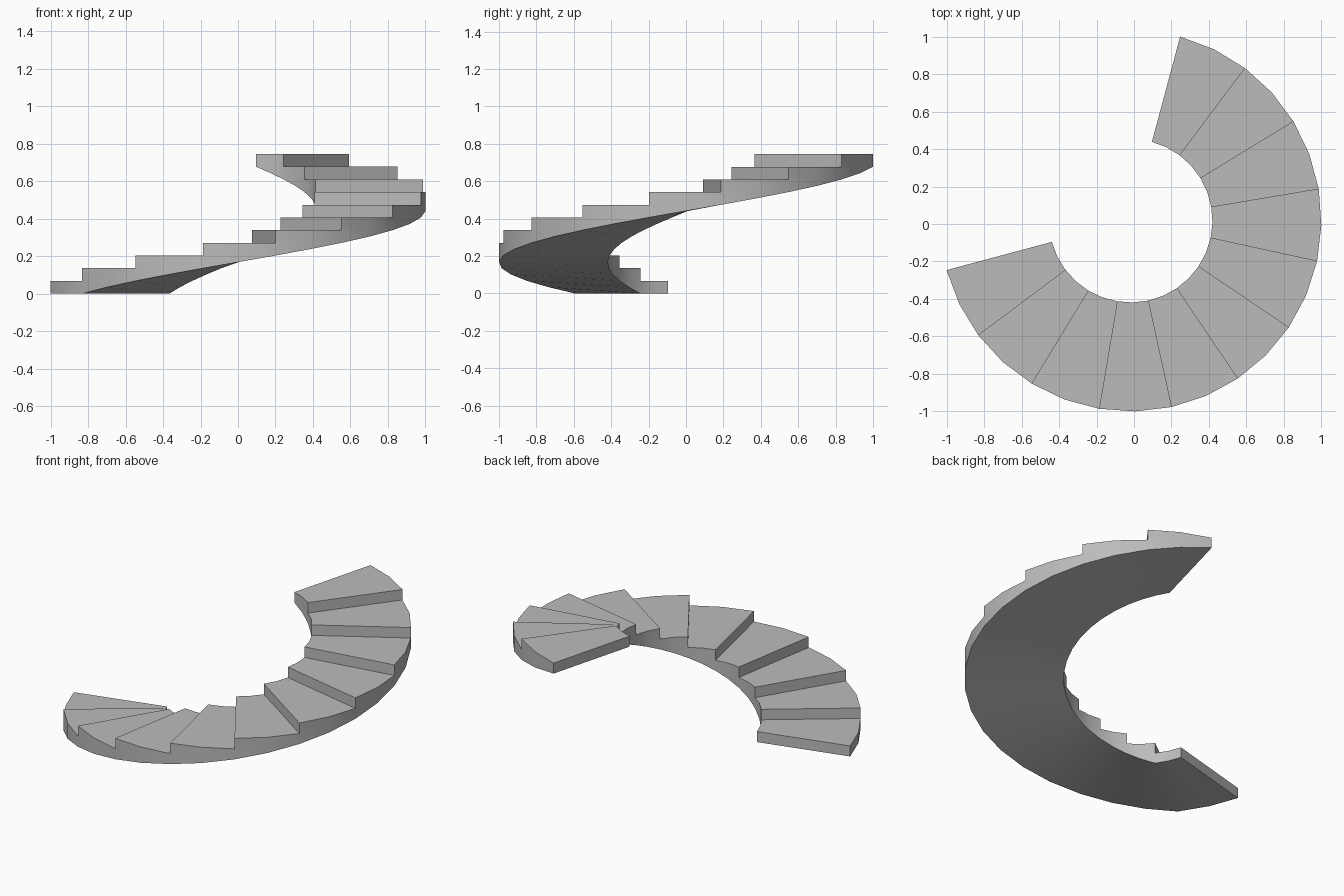
import bpy, bmesh, math

cube = bpy.data.objects.get("Cube")
if cube:
    bpy.data.objects.remove(cube, do_unlink=True)

STEPS = 11
SEGS = 2                      # wall facets per step
RISE = 0.745 / STEPS
START, SWEEP = math.radians(195), math.radians(240)
INNER, OUTER = 0.436, 1.0173
CX, CY = -0.0173, 0.0173

concrete = bpy.data.materials.new("grey concrete")
concrete.use_nodes = True
grey = (0.5, 0.5, 0.5, 1)
concrete.diffuse_color = grey
concrete.node_tree.nodes["Principled BSDF"].inputs["Base Color"].default_value = grey

bm = bmesh.new()
cache = {}


def vert(j, radius, z):
    """Shared vertex at facet line j, on the inner or outer wall."""
    key = (j, radius, round(z, 4))
    if key not in cache:
        a = START + SWEEP * j / (STEPS * SEGS)
        cache[key] = bm.verts.new((CX + radius * math.cos(a), CY + radius * math.sin(a), z))
    return cache[key]


def soffit(j):
    return max(0.0, j / SEGS - 1) * RISE


def cross_face(j, low, high):
    bm.faces.new([vert(j, INNER, low), vert(j, OUTER, low),
                  vert(j, OUTER, high), vert(j, INNER, high)])


for k in range(STEPS):
    top = (k + 1) * RISE
    first = k * SEGS
    lines = range(first, first + SEGS + 1)
    # Tread and riser
    bm.faces.new([vert(j, OUTER, top) for j in lines] +
                 [vert(j, INNER, top) for j in reversed(lines)])
    cross_face(first, k * RISE, top)
    for j in lines[:-1]:
        # Side walls, sharing the nosing point of the step below
        for radius in (INNER, OUTER):
            loop = [vert(j, radius, soffit(j)), vert(j + 1, radius, soffit(j + 1)),
                    vert(j + 1, radius, top), vert(j, radius, top)]
            if j == first and k > 0:
                loop.append(vert(j, radius, k * RISE))
            bm.faces.new(loop)
        # Sloping underside
        bm.faces.new([vert(j, INNER, soffit(j)), vert(j + 1, INNER, soffit(j + 1)),
                      vert(j + 1, OUTER, soffit(j + 1)), vert(j, OUTER, soffit(j))])

# Upper end face
last = STEPS * SEGS
cross_face(last, soffit(last), STEPS * RISE)

bmesh.ops.recalc_face_normals(bm, faces=bm.faces)
mesh = bpy.data.meshes.new("curved_staircase")
bm.to_mesh(mesh)
bm.free()
mesh.materials.append(concrete)
stairs = bpy.data.objects.new("curved_staircase", mesh)
bpy.context.collection.objects.link(stairs)

bpy.ops.object.select_all(action="DESELECT")
stairs.select_set(True)
bpy.context.view_layer.objects.active = stairs
bpy.ops.object.shade_smooth_by_angle(angle=math.radians(30))
